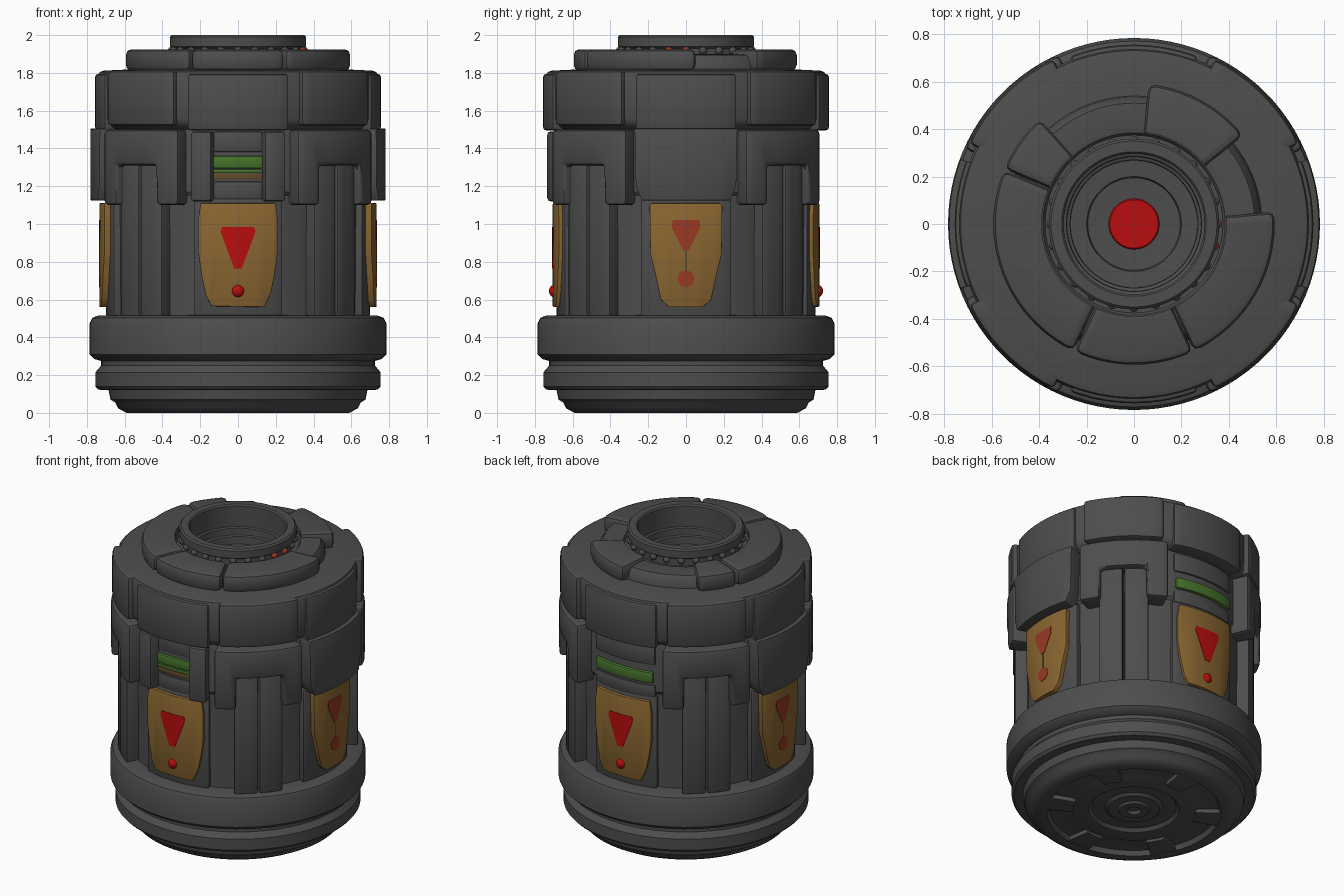
import bpy, bmesh, math
from mathutils import Matrix, Vector

if "Cube" in bpy.data.objects:
    bpy.data.objects.remove(bpy.data.objects["Cube"])


def material(name, rgb):
    m = bpy.data.materials.new(name)
    m.diffuse_color = (*rgb, 1)
    m.use_nodes = True
    m.node_tree.nodes["Principled BSDF"].inputs["Base Color"].default_value = m.diffuse_color
    return m


GREY = material("dark grey metal", (0.075, 0.075, 0.075))
YELLOW = material("ochre paint", (0.25, 0.13, 0.03))
RED = material("warning red", (0.48, 0.004, 0.004))
DULL = material("faded red", (0.32, 0.04, 0.017))
GREEN = material("green light", (0.06, 0.17, 0.025))
BROWN = material("brown strip", (0.12, 0.07, 0.025))


def polar(r, deg, z):
    # 0 degrees is the front, 90 is the +x side
    a = math.radians(deg)
    return Vector((r * math.sin(a), -r * math.cos(a), z))


def finish(bm, name, mat):
    me = bpy.data.meshes.new(name)
    bm.to_mesh(me)
    bm.free()
    ob = bpy.data.objects.new(name, me)
    bpy.context.collection.objects.link(ob)
    me.materials.append(mat)
    bpy.ops.object.select_all(action='DESELECT')
    ob.select_set(True)
    bpy.context.view_layer.objects.active = ob
    bpy.ops.object.shade_smooth_by_angle(angle=math.radians(35))
    return ob


def lathe(name, profile, mat=GREY, n=96):
    bm = bmesh.new()
    rings = [[bm.verts.new(polar(max(r, 1e-6), 360 * i / n, z)) for i in range(n)]
             for r, z in profile]
    for lo, hi in zip(rings, rings[1:]):
        for i in range(n):
            k = (i + 1) % n
            bm.faces.new((lo[i], lo[k], hi[k], hi[i]))
    bmesh.ops.remove_doubles(bm, verts=bm.verts, dist=1e-4)
    return finish(bm, name, mat)


def bent_plate(name, outline, centre, r0, r1, mat=GREY, bevel=0.0):
    """Outline in (degrees, z), wrapped round the axis from radius r0 to r1."""
    flat = bmesh.new()
    flat.faces.new([flat.verts.new((u, 0, z)) for u, z in outline])
    us = sorted({round(u, 4) for u, z in outline})
    cuts = us[1:-1]
    for a, b in zip(us, us[1:]):
        k = max(1, math.ceil((b - a) / 4.5))
        cuts += [a + (b - a) * i / k for i in range(1, k)]
    for u in cuts:
        bmesh.ops.bisect_plane(flat, geom=flat.verts[:] + flat.edges[:] + flat.faces[:],
                               dist=1e-4, plane_co=(u, 0, 0), plane_no=(1, 0, 0))
    bm = bmesh.new()
    inner, outer = ({v: bm.verts.new(polar(r, centre + v.co.x, v.co.z)) for v in flat.verts}
                    for r in (r0, r1))
    for f in flat.faces:
        bm.faces.new([outer[v] for v in f.verts])
        bm.faces.new([inner[v] for v in reversed(f.verts)])
    for e in flat.edges:
        if len(e.link_faces) == 1:
            a, b = e.verts
            bm.faces.new((inner[a], inner[b], outer[b], outer[a]))
    flat.free()
    bmesh.ops.recalc_face_normals(bm, faces=bm.faces)
    if bevel:
        out = set(outer.values())
        edges = [e for e in bm.edges if e.calc_face_angle(0) > math.radians(40)
                 and any(v in out for v in e.verts)]
        bmesh.ops.bevel(bm, geom=edges, offset=bevel, segments=2, profile=0.5,
                        affect='EDGES', clamp_overlap=True)
    return finish(bm, name, mat)


def block(name, a0, a1, z0, z1, r0, r1, mat=GREY, bevel=0.012):
    h = (a1 - a0) / 2
    return bent_plate(name, [(-h, z0), (h, z0), (h, z1), (-h, z1)],
                      (a0 + a1) / 2, r0, r1, mat, bevel)


def balls(name, spots, radius, mat):
    bm = bmesh.new()
    for p in spots:
        bmesh.ops.create_uvsphere(bm, u_segments=12, v_segments=8, radius=radius,
                                  matrix=Matrix.Translation(p))
    return finish(bm, name, mat)


def disc(name, centre, z, rad, r0, r1, mat):
    pts = [(math.degrees(rad / r1) * math.cos(t), z + rad * math.sin(t))
           for t in (math.tau * i / 16 for i in range(16))]
    return bent_plate(name, pts, centre, r0, r1, mat)


# Main shell, stacked from turned sections
lathe("base", [(0, .03), (.035, .03), (.045, .012), (.09, .012), (.10, .025), (.16, .025),
               (.18, .04), (.26, .04), (.28, .02), (.38, .02), (.40, .03), (.52, .03),
               (.535, .0), (.59, .0), (.635, .025), (.65, .055), (.675, .07), (.685, .12),
               (.74, .123), (.755, .14), (.755, .215), (.738, .235), (.725, .25), (.725, .275),
               (.76, .285), (.785, .31), (.785, .475), (.772, .503), (.74, .515), (.66, .518)])
lathe("body", [(.66, .518), (.665, 1.15), (.68, 1.17), (.68, 1.46), (.67, 1.5)])
lathe("upper_ring", [(.67, 1.5), (.70, 1.505), (.73, 1.53), (.74, 1.555), (.742, 1.785),
                     (.732, 1.805), (.71, 1.812), (.54, 1.82)])
lathe("lid", [(.54, 1.82), (.535, 1.86), (.51, 1.895), (.41, 1.90), (.385, 1.895),
              (.375, 1.88), (.345, 1.88)])
lathe("neck", [(.345, 1.88), (.345, 1.93), (.36, 1.94), (.36, 1.99), (.35, 2.0), (.305, 2.0),
               (.297, 1.99), (.297, 1.85), (.285, 1.845), (.283, 1.80), (.27, 1.795),
               (.268, 1.745), (.20, 1.74), (.195, 1.72), (.12, 1.715), (0, 1.715)])
lathe("neck_core", [(.107, 1.715), (.102, 1.723), (0, 1.723)], RED)

# Underside tabs
for i in range(6):
    block("base_tab", 60 * i - 9, 60 * i + 9, .002, .035, .38, .54, bevel=.006)

# Raised segments on the lid
for a0, a1 in ((-25, 24.7), (25.3, 95), (129, 174), (222, 247), (247.6, 334.5)):
    block("lid_segment", a0, a1, 1.812, 1.925, .39, .594, bevel=.03)

# Studs under the neck rim
studs = [polar(.350, 15 * i, 1.918) for i in range(24)]
balls("neck_studs", [p for i, p in enumerate(studs) if i not in (5, 6)], .021, GREY)
balls("neck_lights", studs[5:7], .021, DULL)

# Upper ring plates and side backings on the four main sides
for c in (0, 90, 180, 270):
    side = c % 180 == 90
    block("ring_plate", c - 21, c + 21, 1.495, 1.795, .66, .757, bevel=.018)
    block("body_backing", c - 20, c + 20, .51, 1.14, .63, .70 if side else .685)

# Corners: ring plates, notched clamps and paired pillars
for c in (45, 135, 225, 315):
    block("corner_ring_plate", c - 19, c + 19, 1.52, 1.812, .66, .775, bevel=.022)
    bent_plate("corner_clamp", [(-21, 1.10), (-11, 1.10), (-11, 1.31), (11, 1.31), (11, 1.10),
                                (21, 1.10), (21, 1.50), (-21, 1.50)], c, .64, .782, GREY, .022)
    for s in (-1, 1):
        block("pillar", c + s * 6.2 - 5.8, c + s * 6.2 + 5.8, .51, 1.35, .63, .74)

# Side covers
for c in (90, 270):
    bent_plate("side_cover", [(-17.5, 1.125), (17.5, 1.125), (20, 1.2), (20.5, 1.505),
                              (-20.5, 1.505), (-20, 1.2)], c, .66, .782, GREY, .03)

# Front window: brackets, sill and lamps
for s in (-1, 1):
    block("window_bracket", s * 15.3 - 4.5, s * 15.3 + 4.5, 1.12, 1.49, .64, .752, bevel=.018)
block("window_sill", -11, 11, 1.13, 1.225, .64, .69)
block("window_head", -11, 11, 1.38, 1.49, .64, .69)
block("lamp_front", -10.9, 10.9, 1.295, 1.36, .66, .697, GREEN, .008)
block("lamp_front_lower", -10.9, 10.9, 1.27, 1.289, .66, .693, GREEN, .004)
block("lamp_front_strip", -10.9, 10.9, 1.235, 1.268, .66, .689, BROWN, .004)

# Back window
block("back_head", 161, 199, 1.35, 1.48, .64, .692)
block("back_sill", 161, 199, 1.13, 1.215, .64, .69)
block("lamp_back", 162, 198, 1.23, 1.305, .66, .70, GREEN, .01)

# Warning panels, front and back
wide = [(-11.5, .565), (11.5, .56), (14.5, .64), (16, .73), (17.4, .85), (17.4, 1.03),
        (16.4, 1.11), (-16.4, 1.11), (-17.4, 1.03), (-17.4, .85), (-16, .73), (-14, .62)]
for c in (0, 180):
    bent_plate("warning_panel", wide, c, .66, .706, YELLOW, .01)
    bent_plate("warning_wedge", [(-1.6, .765), (1.6, .765), (7.5, .96), (6.8, .985),
                                 (-6.8, .985), (-7.5, .96)], c, .703, .709, RED)
    balls("warning_dot", [polar(.69, c, .645)], .036, RED)

# Warning panels on the sides
slim = [(-7, .56), (7, .56), (10.5, .6), (13, .74), (15, .84), (15.3, 1.1), (14.5, 1.11),
        (-14.5, 1.11), (-15.3, 1.1), (-15, .84), (-13, .74), (-10.5, .6)]
for c in (90, 270):
    bent_plate("side_panel", slim, c, .66, .733, YELLOW, .01)
    bent_plate("side_wedge", [(-1.2, .86), (1.2, .86), (5.8, .98), (5.6, 1.02),
                              (-5.6, 1.02), (-5.8, .98)], c, .73, .736, DULL)
    disc("side_dot", c, .71, .045, .73, .736, DULL)
    block("side_groove", c - .4, c + .4, .75, .87, .73, .735, BROWN, 0)
